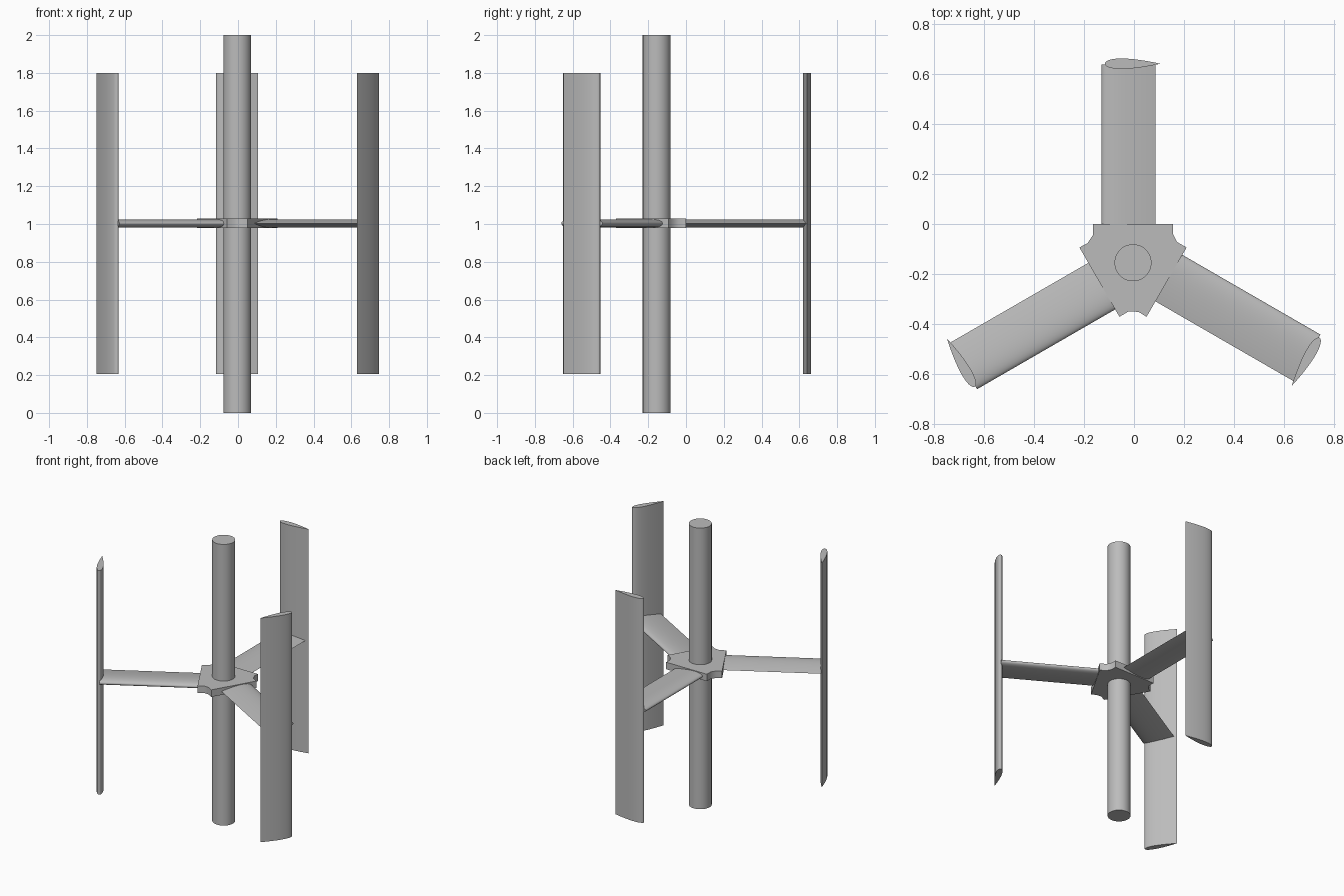
import bpy
import bmesh
import math
from mathutils import Matrix, Vector

cube = bpy.data.objects.get("Cube")
if cube:
    bpy.data.objects.remove(cube, do_unlink=True)

AXIS = Vector((-0.004, -0.155, 0))

grey = bpy.data.materials.new("light_grey")
grey.use_nodes = True
colour = (0.5, 0.5, 0.5, 1)
grey.diffuse_color = colour
grey.node_tree.nodes["Principled BSDF"].inputs["Base Color"].default_value = colour


def prism(name, points, sweep, matrix=Matrix()):
    """Sweep a closed 3D outline along a vector into a capped solid."""
    bm = bmesh.new()
    base = bm.faces.new([bm.verts.new(p) for p in points])
    top = bmesh.ops.extrude_face_region(bm, geom=[base])["geom"]
    moved = [v for v in top if isinstance(v, bmesh.types.BMVert)]
    bmesh.ops.translate(bm, verts=moved, vec=sweep)
    bm.transform(matrix)
    bmesh.ops.recalc_face_normals(bm, faces=bm.faces)
    mesh = bpy.data.meshes.new(name)
    bm.to_mesh(mesh)
    bm.free()
    mesh.materials.append(grey)
    obj = bpy.data.objects.new(name, mesh)
    obj.location = AXIS
    bpy.context.collection.objects.link(obj)
    bpy.ops.object.select_all(action='DESELECT')
    obj.select_set(True)
    bpy.context.view_layer.objects.active = obj
    bpy.ops.object.shade_smooth_by_angle(angle=math.radians(35))
    return obj


def airfoil(lead, chord, thickness, steps=20):
    """Symmetric section: rounded nose at lead, sharp tail at lead + chord."""
    def half(t):
        return thickness * 5 * (0.2969 * math.sqrt(t) - 0.126 * t - 0.3516 * t**2
                                + 0.2843 * t**3 - 0.1036 * t**4)
    ts = [(1 - math.cos(math.pi * i / steps)) / 2 for i in range(steps + 1)]
    upper = [(lead + chord * t, half(t)) for t in ts]
    lower = [(u, -v) for u, v in upper[1:-1]]
    return upper + lower[::-1]


# Central shaft
ring = [Vector((0.074, 0, 0))]
ring = [Matrix.Rotation(math.tau * i / 48, 3, 'Z') @ ring[0] for i in range(48)]
prism("shaft", ring, (0, 0, 2))

# Hub plate: flat mount and scooped corner, repeated three times
corner = [(-0.16, 0.155), (0.16, 0.155), (0.159, 0.118), (0.176, 0.083)]
outline = []
for k in range(3):
    turn = Matrix.Rotation(-k * math.tau / 3, 3, 'Z')
    outline += [turn @ Vector((x, y, 0.978)) for x, y in corner]
prism("hub", outline, (0, 0, 0.05))

# Arms and upright blades
for k, side in enumerate(("back", "left", "right")):
    turn = Matrix.Rotation(-k * math.tau / 3, 4, 'Z')
    arm = [(u, 0.1, 1.003 + v) for u, v in airfoil(-0.126, 0.215, 0.042)]
    prism(side + "_arm", arm, (0, 0.693, 0), turn)
    blade = [(u, 0.796 + v, 0.205) for u, v in airfoil(-0.113, 0.222, 0.042)]
    prism(side + "_blade", blade, (0, 0, 1.595), turn)
